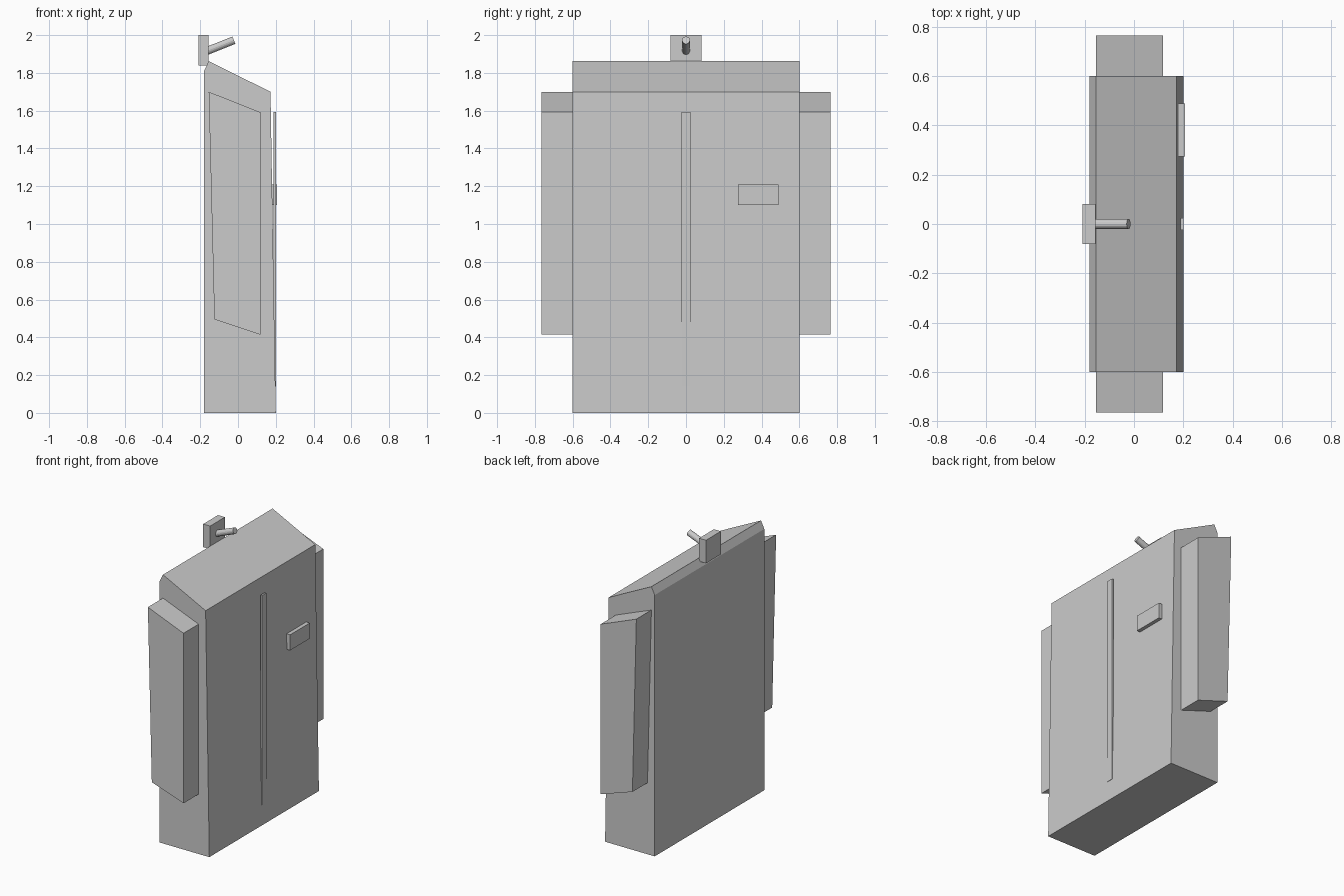
import bpy, bmesh
from mathutils import Vector

if "Cube" in bpy.data.objects:
    bpy.data.objects.remove(bpy.data.objects["Cube"])

grey = bpy.data.materials.new("light_grey")
grey.use_nodes = True
colour = (0.6, 0.6, 0.6, 1)
grey.diffuse_color = colour
grey.node_tree.nodes["Principled BSDF"].inputs["Base Color"].default_value = colour


def slab(name, profile, y0, y1):
    """Extrude an x-z profile from y0 to y1."""
    bm = bmesh.new()
    face = bm.faces.new([bm.verts.new((x, y0, z)) for x, z in profile])
    new = bmesh.ops.extrude_face_region(bm, geom=[face])["geom"]
    moved = [v for v in new if isinstance(v, bmesh.types.BMVert)]
    bmesh.ops.translate(bm, verts=moved, vec=(0, y1 - y0, 0))
    bmesh.ops.recalc_face_normals(bm, faces=bm.faces)
    mesh = bpy.data.meshes.new(name)
    bm.to_mesh(mesh)
    bm.free()
    mesh.materials.append(grey)
    obj = bpy.data.objects.new(name, mesh)
    bpy.context.collection.objects.link(obj)
    return obj


def box(name, x0, x1, y0, y1, z0, z1):
    return slab(name, [(x0, z0), (x1, z0), (x1, z1), (x0, z1)], y0, y1)


# Jacket body with sloping shoulders
slab("jacket_body", [(-0.18, 0), (0.2, 0), (0.172, 1.7),
                     (-0.155, 1.862), (-0.18, 1.81)], -0.6, 0.6)

# Sleeves on both sides
sleeve = [(-0.155, 1.7), (0.118, 1.592), (0.118, 0.414), (-0.125, 0.495)]
for name, side in (("sleeve_a", -1), ("sleeve_b", 1)):
    slab(name, sleeve, side * 0.6, side * 0.765)

# Zip strip and chest label
box("zip_strip", 0.188, 0.2, -0.024, 0.024, 0.14, 1.592)
box("chest_label", 0.18, 0.207, 0.275, 0.49, 1.1, 1.208)

# Wall hook: plate and slanted peg
box("hook_plate", -0.21, -0.157, -0.081, 0.081, 1.84, 2.0)
start, end = Vector((-0.165, 0, 1.916)), Vector((-0.022, 0, 1.973))
axis = end - start
bpy.ops.mesh.primitive_cylinder_add(
    vertices=16, radius=0.021, depth=axis.length, location=(start + end) / 2,
    rotation=axis.to_track_quat("Z", "Y").to_euler())
peg = bpy.context.object
peg.name = "hook_peg"
peg.data.materials.append(grey)
